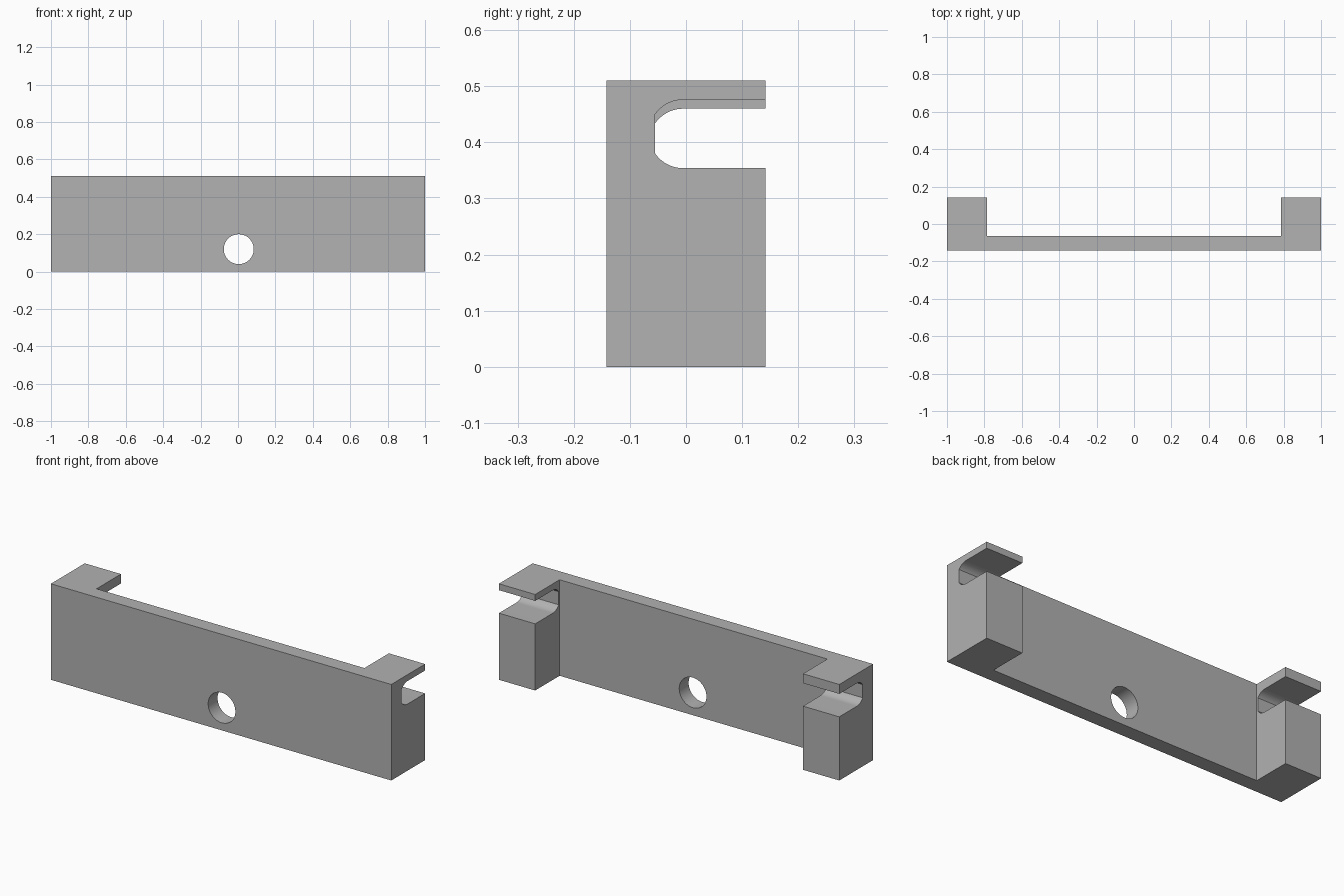
import bpy
import bmesh
from math import asin, cos, pi, sin
from mathutils import Vector

if "Cube" in bpy.data.objects:
    bpy.data.objects.remove(bpy.data.objects["Cube"], do_unlink=True)

HEIGHT = 0.51
DEPTH = 0.142       # half depth
PLATE_BACK = -0.063
ARM_INNER = 0.787
SLOT_RADIUS = 0.061
SLOT_BACK = -0.055
SLOT_CENTRE_Y = -0.005

grey = bpy.data.materials.new("plain grey")
grey.use_nodes = True
colour = (0.445, 0.445, 0.445, 1)
grey.diffuse_color = colour
grey.node_tree.nodes["Principled BSDF"].inputs["Base Color"].default_value = colour


def prism(name, points, direction):
    """Extrude a closed outline along a direction into a solid."""
    bm = bmesh.new()
    face = bm.faces.new([bm.verts.new(p) for p in points])
    moved = bmesh.ops.extrude_face_region(bm, geom=[face])["geom"]
    verts = [v for v in moved if isinstance(v, bmesh.types.BMVert)]
    bmesh.ops.translate(bm, verts=verts, vec=Vector(direction))
    bmesh.ops.recalc_face_normals(bm, faces=bm.faces)
    mesh = bpy.data.meshes.new(name)
    bm.to_mesh(mesh)
    bm.free()
    mesh.materials.append(grey)
    obj = bpy.data.objects.new(name, mesh)
    bpy.context.collection.objects.link(obj)
    return obj


def cut(target, cutter):
    """Subtract a cutter from the target and discard it."""
    cutter.hide_render = True
    bpy.context.view_layer.objects.active = target
    mod = target.modifiers.new("cut", "BOOLEAN")
    mod.operation = "DIFFERENCE"
    mod.solver = "EXACT"
    mod.object = cutter
    bpy.ops.object.modifier_apply(modifier=mod.name)
    bpy.data.objects.remove(cutter, do_unlink=True)


# Bracket body: front plate with an arm reaching back at each end
half = [(1, -DEPTH), (1, DEPTH), (ARM_INNER, DEPTH), (ARM_INNER, PLATE_BACK)]
outline = half + [(-x, y) for x, y in reversed(half)]
bracket = prism("bracket", [(x, y, 0) for x, y in outline], (0, 0, HEIGHT))

# Open slots through the arms, rounded then flattened at the closed end
limit = asin((SLOT_CENTRE_Y - SLOT_BACK) / SLOT_RADIUS)
STEPS = 12
arc = [(SLOT_CENTRE_Y - SLOT_RADIUS * sin(limit * i / STEPS),
        SLOT_RADIUS * cos(limit * i / STEPS)) for i in range(STEPS + 1)]
slot = [(0.2, SLOT_RADIUS)] + arc
slot += [(y, -z) for y, z in reversed(slot)]
for start, centre_z in ((ARM_INNER - 0.01, 0.415), (-1.01, 0.399)):
    points = [(start, y, centre_z + z) for y, z in slot]
    cut(bracket, prism("slot_cutter", points, (1.02 - ARM_INNER, 0, 0)))

# Round hole through the front plate
SIDES = 64
ring = [(0.004 + 0.08 * cos(2 * pi * i / SIDES), -0.2,
         0.12 + 0.08 * sin(2 * pi * i / SIDES)) for i in range(SIDES)]
cut(bracket, prism("hole_cutter", ring, (0, 0.2, 0)))

bpy.ops.object.select_all(action="DESELECT")
bracket.select_set(True)
bpy.context.view_layer.objects.active = bracket
bpy.ops.object.shade_smooth_by_angle(angle=pi / 6)
